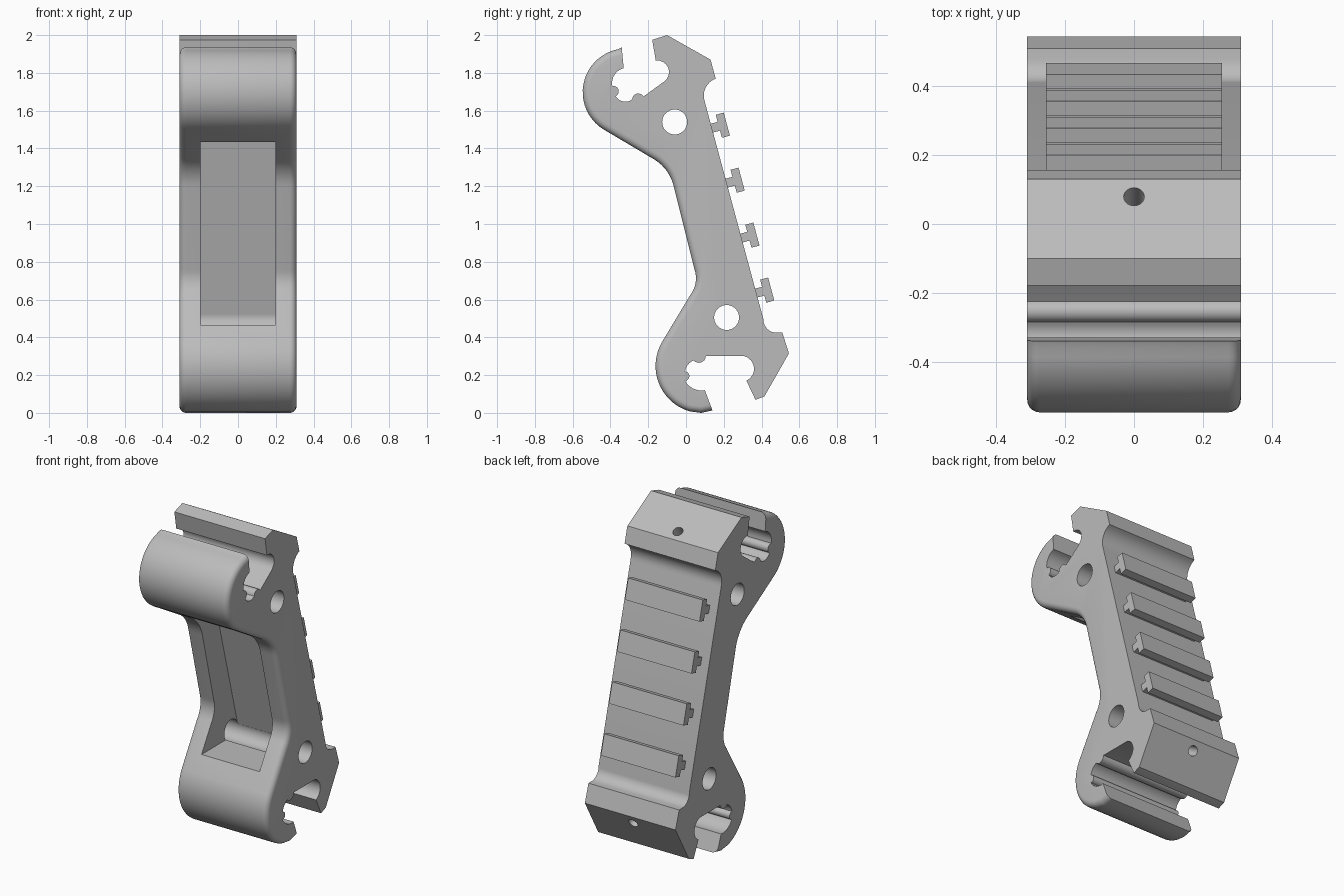
import bpy, bmesh
from math import atan2, cos, sin, pi, tau
from mathutils import Vector

cube = bpy.data.objects.get("Cube")
if cube:
    bpy.data.objects.remove(cube, do_unlink=True)

HALF = 0.31
grey = bpy.data.materials.new("plain_grey")
grey.use_nodes = True
grey.diffuse_color = (0.5, 0.5, 0.5, 1)
grey.node_tree.nodes["Principled BSDF"].inputs["Base Color"].default_value = (0.5, 0.5, 0.5, 1)


def arc(a, m, b, n=8):
    """Points of the circular arc from a through m to b, as (y, z)."""
    (ax, ay), (mx, my), (bx, by) = a, m, b
    d = 2 * (ax * (my - by) + mx * (by - ay) + bx * (ay - my))
    sa, sm, sb = ax * ax + ay * ay, mx * mx + my * my, bx * bx + by * by
    cx = (sa * (my - by) + sm * (by - ay) + sb * (ay - my)) / d
    cy = (sa * (bx - mx) + sm * (ax - bx) + sb * (mx - ax)) / d
    r = ((ax - cx) ** 2 + (ay - cy) ** 2) ** 0.5
    t0, tm, t1 = (atan2(y - cy, x - cx) for x, y in (a, m, b))
    sweep = (t1 - t0) % tau
    if (tm - t0) % tau > sweep:
        sweep -= tau
    return [(cx + r * cos(t0 + sweep * i / n), cy + r * sin(t0 + sweep * i / n))
            for i in range(n + 1)]


def circle(y, z, r, n=40):
    return [(y + r * cos(tau * i / n), z + r * sin(tau * i / n)) for i in range(n)]


def extrude(name, profile, half, bevel_edges=0):
    """Extrude a (y, z) profile along x; round the first few outline edges."""
    pts = [p for i, p in enumerate(profile)
           if (Vector(p) - Vector(profile[i - 1])).length > 1e-4]
    bm = bmesh.new()
    sides = [[bm.verts.new((s * half, y, z)) for y, z in pts] for s in (-1, 1)]
    n = len(pts)
    for ring in sides:
        bm.faces.new(ring)
    for i in range(n):
        j = (i + 1) % n
        bm.faces.new((sides[0][i], sides[0][j], sides[1][j], sides[1][i]))
    bmesh.ops.recalc_face_normals(bm, faces=bm.faces)
    if bevel_edges:
        edges = [bm.edges.get((ring[i], ring[i + 1])) for ring in sides
                 for i in range(bevel_edges)]
        bmesh.ops.bevel(bm, geom=edges, offset=0.035, segments=5, profile=0.5,
                        affect='EDGES', clamp_overlap=False)
        bmesh.ops.recalc_face_normals(bm, faces=bm.faces)
    return finish(name, bm)


def finish(name, bm):
    mesh = bpy.data.meshes.new(name)
    bm.to_mesh(mesh)
    bm.free()
    mesh.materials.append(grey)
    obj = bpy.data.objects.new(name, mesh)
    bpy.context.collection.objects.link(obj)
    return obj


def cut(target, cutter):
    cutter.hide_render = True
    mod = target.modifiers.new("cut", 'BOOLEAN')
    mod.operation, mod.solver, mod.object = 'DIFFERENCE', 'EXACT', cutter
    bpy.context.view_layer.objects.active = target
    bpy.ops.object.modifier_apply(modifier=mod.name)
    bpy.data.objects.remove(cutter, do_unlink=True)


# Body outline: the rounded front first, then the angular back
front = [(-.26, 1.955), (-.34, 1.935)]
front += arc((-.36, 1.925), (-.547, 1.70), (-.435, 1.50), 20)
front += arc((-.165, 1.34), (-.105, 1.285), (-.065, 1.20))
front += arc((.045, .76), (.051, .69), (.02, .62))
front += arc((-.13, .37), (-.145, .16), (.02, .008), 20)
front += [(.08, 0), (.14, .013), (.25, .04)]
back = [(.37, .07), (.415, .087), (.545, .315), (.51, .425)]
back += arc((.48, .425), (.433, .442), (.41, .495))
back += arc((.10, 1.645), (.101, 1.715), (.157, 1.77))
back += [(.13, 1.87), (-.10, 2.0), (-.18, 1.975)]
body = extrude("body", front + back, HALF, len(front) - 1)

# Upper jaw opening with two small ribs
upper = [(-.35, 2.04)] + arc((-.33, 1.825), (-.375, 1.795), (-.39, 1.73))
upper += arc((-.39, 1.73), (-.356, 1.705), (-.372, 1.677))
upper += arc((-.372, 1.677), (-.33, 1.648), (-.285, 1.66))
upper += arc((-.285, 1.66), (-.26, 1.69), (-.225, 1.675))
upper += arc((-.115, 1.755), (-.09, 1.81), (-.16, 1.865)) + [(-.19, 2.04)]
cut(body, extrude("upper_jaw_cutter", upper, 0.5))

# Lower jaw opening with two small ribs
lower = [(.41, -.02)] + arc((.32, .17), (.36, .24), (.31, .30))
lower += arc((.105, .30), (.07, .265), (.04, .278))
lower += arc((.04, .278), (.01, .255), (-.005, .22))
lower += arc((-.005, .22), (.018, .192), (-.005, .17))
lower += arc((-.005, .17), (.04, .128), (.10, .12)) + [(.175, -.08)]
cut(body, extrude("lower_jaw_cutter", lower, 0.5))

# Front pocket between the two cross holes
pocket = [(-.6, .465), (.215, .465), (.279, .522), (.004, 1.557), (-.06, 1.587), (-.6, 1.277)]
cut(body, extrude("pocket_cutter", pocket, 0.198))
for y, z in ((-.06, 1.54), (.215, .505)):
    cut(body, extrude("cross_hole_cutter", circle(y, z, .066), 0.5))

# Screw holes in the slanted end faces
for pos, normal in (((0, .08, 1.90), (0, .5, .87)), ((0, .515, .262), (0, .87, -.5))):
    bm = bmesh.new()
    bmesh.ops.create_cone(bm, cap_ends=True, segments=24, radius1=.03, radius2=.03, depth=.4)
    drill = finish("screw_hole_cutter", bm)
    drill.rotation_euler = Vector(normal).to_track_quat('Z', 'Y').to_euler()
    drill.location = pos
    bpy.context.view_layer.update()
    cut(body, drill)

bpy.ops.object.select_all(action='DESELECT')
body.select_set(True)
bpy.context.view_layer.objects.active = body
bpy.ops.object.shade_smooth_by_angle(angle=pi / 6)

# T-shaped rails across the back
out = Vector((.966, .259))
along = Vector((.259, -.966))
tee = [(-.08, -.024), (-.022, -.024), (-.022, -.063), (.022, -.063),
       (.022, .063), (-.022, .063), (-.022, .024), (-.08, .024)]
for i in range(4):
    centre = Vector((.195, 1.523)) + Vector((.0783, -.291)) * i
    extrude(f"rail_{i + 1}", [tuple(centre + out * u + along * v) for u, v in tee], 0.255)
